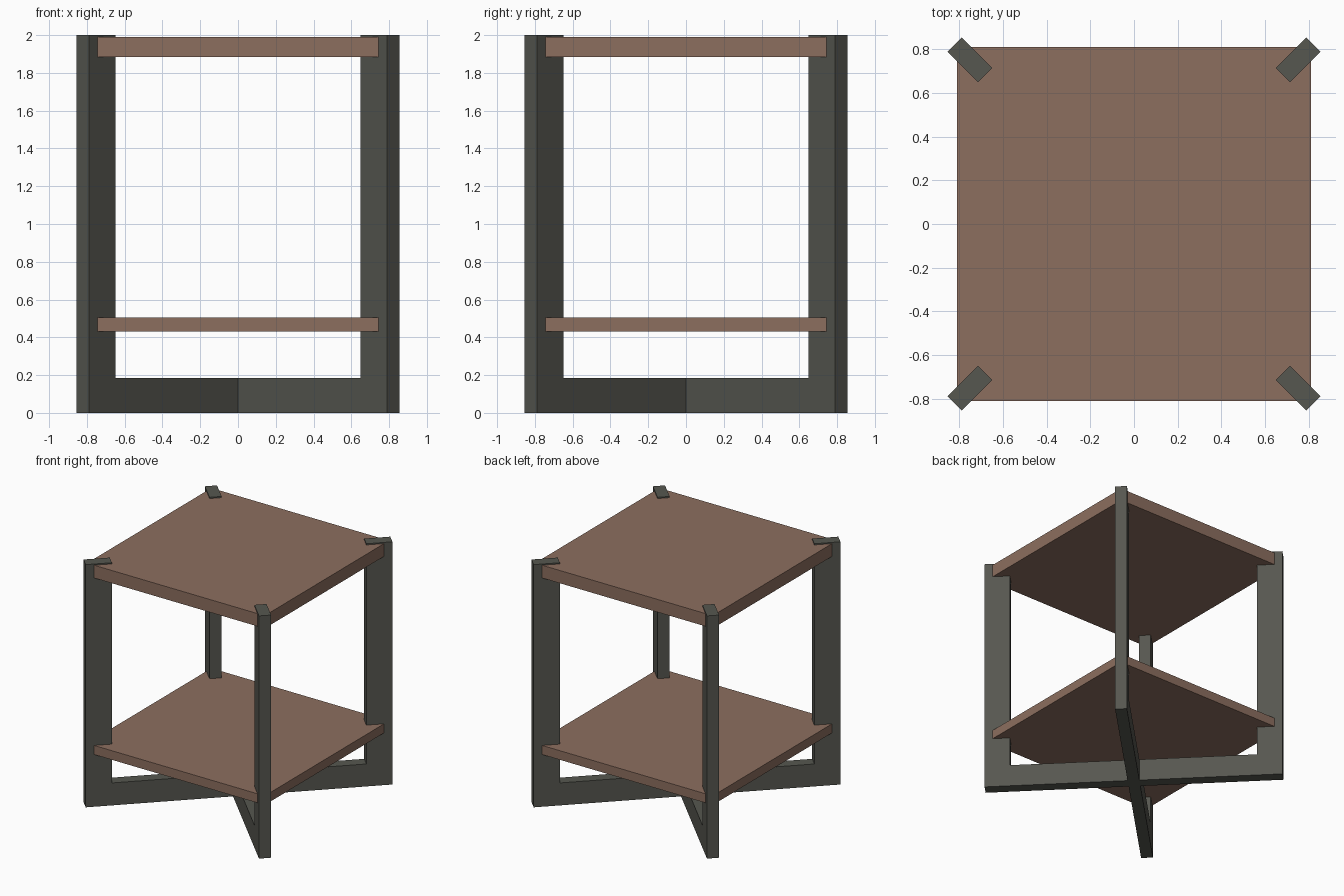
import bpy, bmesh, math
from mathutils import Matrix

if "Cube" in bpy.data.objects:
    bpy.data.objects.remove(bpy.data.objects["Cube"])


def material(name, rgb):
    m = bpy.data.materials.new(name)
    m.diffuse_color = (*rgb, 1)
    m.use_nodes = True
    m.node_tree.nodes["Principled BSDF"].inputs["Base Color"].default_value = m.diffuse_color
    return m


WOOD = material("brown wood", (0.262, 0.156, 0.114))
FRAME = material("dark grey green", (0.093, 0.095, 0.080))


def finish(name, bm, mat):
    bmesh.ops.recalc_face_normals(bm, faces=bm.faces)
    me = bpy.data.meshes.new(name)
    bm.to_mesh(me)
    bm.free()
    me.materials.append(mat)
    ob = bpy.data.objects.new(name, me)
    bpy.context.collection.objects.link(ob)
    return ob


# U-shaped diagonal frames: two legs joined by a floor rail
R_OUT, R_IN, RAIL, TOP, THICK = 1.163, 0.965, 0.185, 2.0, 0.092


def u_frame(name, angle):
    bm = bmesh.new()
    profile = [(-R_OUT, 0), (R_OUT, 0), (R_OUT, TOP), (R_IN, TOP),
               (R_IN, RAIL), (-R_IN, RAIL), (-R_IN, TOP), (-R_OUT, TOP)]
    face = bm.faces.new([bm.verts.new((r, -THICK / 2, z)) for r, z in profile])
    ext = bmesh.ops.extrude_face_region(bm, geom=[face])
    new = [v for v in ext["geom"] if isinstance(v, bmesh.types.BMVert)]
    bmesh.ops.translate(bm, verts=new, vec=(0, THICK, 0))
    bmesh.ops.rotate(bm, verts=bm.verts, matrix=Matrix.Rotation(angle, 3, 'Z'))
    finish(name, bm, FRAME)


u_frame("leg_frame_a", math.radians(45))
u_frame("leg_frame_b", math.radians(-45))


# Square boards whose corners are let into the legs
def board(name, z0, z1, half=0.81):
    bm = bmesh.new()
    bmesh.ops.create_cube(bm, size=1)
    bmesh.ops.scale(bm, verts=bm.verts, vec=(2 * half, 2 * half, z1 - z0))
    bmesh.ops.translate(bm, verts=bm.verts, vec=(0, 0, (z0 + z1) / 2))
    finish(name, bm, WOOD)


board("table_top", 1.885, 1.99)
board("lower_shelf", 0.43, 0.505)
